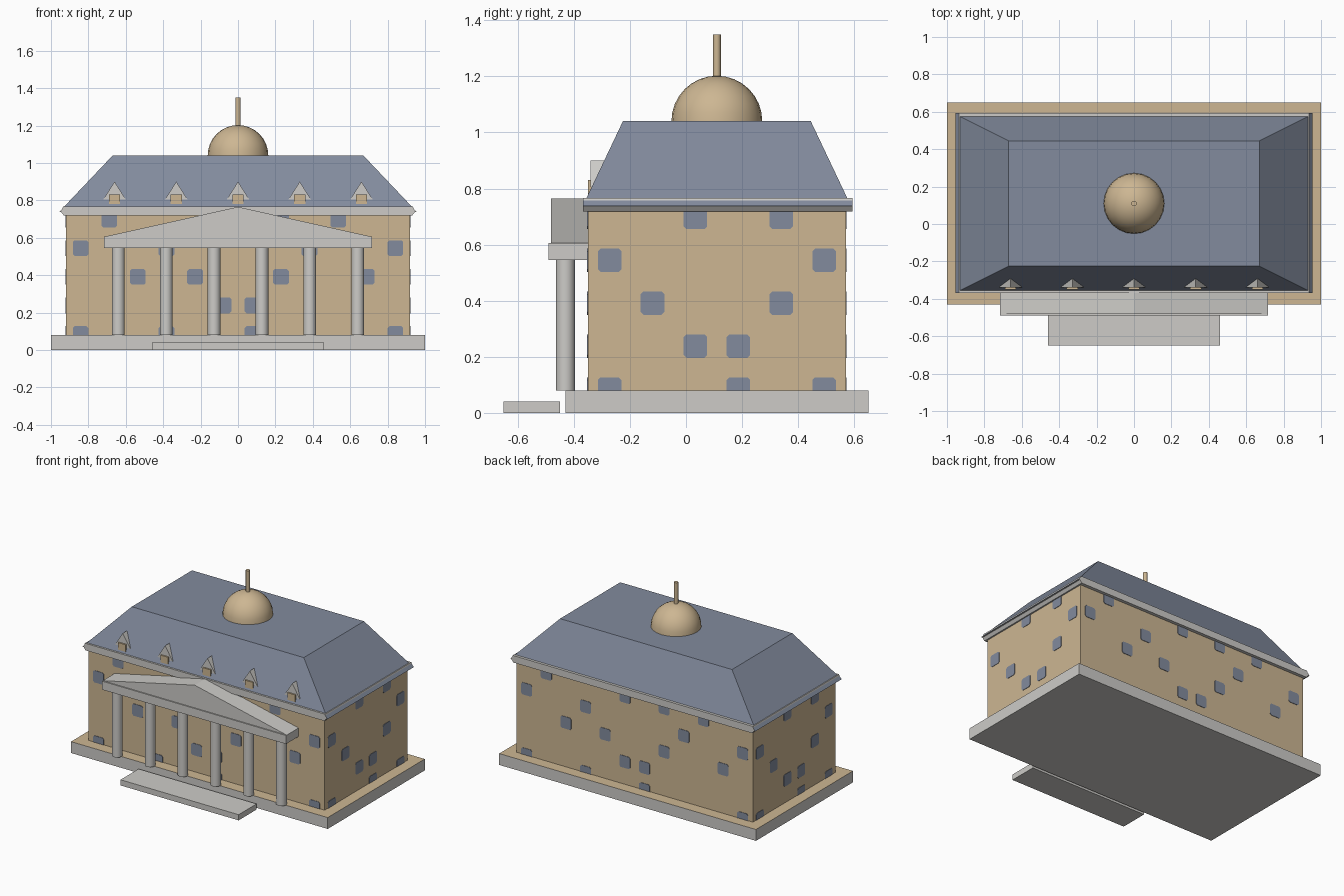
import bpy, bmesh
from math import pi
from mathutils import Matrix, Vector

cube = bpy.data.objects.get("Cube")
if cube:
    bpy.data.objects.remove(cube, do_unlink=True)


def material(name, rgb):
    m = bpy.data.materials.new(name)
    m.use_nodes = True
    m.diffuse_color = (*rgb, 1)
    m.node_tree.nodes["Principled BSDF"].inputs["Base Color"].default_value = (*rgb, 1)
    return m


SAND = material("sandstone", (0.61, 0.47, 0.29))
STONE = material("pale_stone", (0.61, 0.60, 0.575))
SLATE = material("slate_blue", (0.225, 0.26, 0.34))


def finish(name, bm, *mats, rule=None, smooth=False):
    """Turn a bmesh into an object; rule picks the material slot of a face."""
    bmesh.ops.recalc_face_normals(bm, faces=bm.faces)
    if rule:
        for f in bm.faces:
            f.material_index = rule(f)
    mesh = bpy.data.meshes.new(name)
    bm.to_mesh(mesh)
    bm.free()
    for m in mats:
        mesh.materials.append(m)
    ob = bpy.data.objects.new(name, mesh)
    bpy.context.collection.objects.link(ob)
    if smooth:
        bpy.ops.object.select_all(action='DESELECT')
        ob.select_set(True)
        bpy.context.view_layer.objects.active = ob
        bpy.ops.object.shade_smooth_by_angle(angle=pi / 5)
    return ob


def box(name, x, y, z, *mats, rule=None):
    bm = bmesh.new()
    bmesh.ops.create_cube(bm, size=1)
    for v in bm.verts:
        v.co = [a + (c + 0.5) * (b - a) for (a, b), c in zip((x, y, z), v.co)]
    return finish(name, bm, *mats, rule=rule)


def prism(name, profile, y, *mats, rule=None):
    """Extrude an xz profile from y[0] to y[1]."""
    bm = bmesh.new()
    face = bm.faces.new([bm.verts.new((px, y[0], pz)) for px, pz in profile])
    out = bmesh.ops.extrude_face_region(bm, geom=[face])
    bmesh.ops.translate(bm, vec=(0, y[1] - y[0], 0),
                        verts=[g for g in out["geom"] if isinstance(g, bmesh.types.BMVert)])
    return finish(name, bm, *mats, rule=rule)


def cylinder(name, x, y, z, r, mat, sides):
    bm = bmesh.new()
    bmesh.ops.create_cone(bm, cap_ends=True, segments=sides, radius1=r, radius2=r,
                          depth=z[1] - z[0],
                          matrix=Matrix.Translation((x, y, sum(z) / 2)))
    return finish(name, bm, mat, smooth=True)


CY = 0.11            # middle of the building in depth
FLOOR, EAVE = 0.08, 0.718

# Base, entrance step and walls
box("plinth", (-1, 1), (-0.43, 0.65), (0, FLOOR), STONE, SAND,
    rule=lambda f: int(f.normal.z > 0.5))
box("entrance_step", (-0.46, 0.46), (-0.65, -0.45), (0, 0.04), STONE)
box("walls", (-0.92, 0.92), (-0.35, 0.57), (FLOOR, EAVE), SAND)

# Eaves moulding with slate weathering on the two ends
half = [(0.93, EAVE), (0.945, 0.737), (0.955, 0.737), (0.938, 0.757), (0.935, 0.767)]
prism("cornice", half + [(-px, pz) for px, pz in reversed(half)], (-0.368, 0.593),
      STONE, SLATE,
      rule=lambda f: int(abs(f.normal.x) > 0.5 and 0.74 < f.calc_center_median().z < 0.76))

# Hipped roof with a flat top
bm = bmesh.new()
bmesh.ops.create_cube(bm, size=2)
for v in bm.verts:
    sx, sy, top = v.co.x, v.co.y, v.co.z > 0
    v.co = (sx * (0.67 if top else 0.93), CY + sy * (0.335 if top else 0.465),
            1.04 if top else 0.766)
finish("hipped_roof", bm, SLATE)

# Dome and spire
bm = bmesh.new()
bmesh.ops.create_uvsphere(bm, u_segments=24, v_segments=16, radius=0.162)
bmesh.ops.bisect_plane(bm, geom=bm.verts[:] + bm.edges[:] + bm.faces[:],
                       plane_co=(0, 0, 0), plane_no=(0, 0, 1), clear_inner=True)
bmesh.ops.translate(bm, vec=(0, CY, 1.04), verts=bm.verts)
finish("dome", bm, SAND, smooth=True)
cylinder("spire", 0, CY, (1.19, 1.35), 0.014, SAND, 12)

# Portico
for i in range(6):
    cylinder("column", -0.64 + 0.256 * i, -0.43, (FLOOR, 0.547), 0.034, STONE, 24)
box("entablature", (-0.717, 0.717), (-0.49, -0.35), (0.545, 0.605), STONE)
prism("pediment", [(-0.717, 0.605), (0.717, 0.605), (0, 0.765)], (-0.482, -0.35), STONE)

# Dormers along the front slope
for i in range(5):
    x = -0.66 + 0.33 * i
    box("dormer_body", (x - 0.03, x + 0.03), (-0.35, -0.31), (0.78, 0.83), SAND)
    prism("dormer_gable", [(x - 0.06, 0.805), (x + 0.06, 0.805), (x, 0.9)],
          (-0.34, -0.28), STONE)

# Windows: clipped-corner panes on a regular grid, (column, row) per facade
PITCH, HALF, CUT = 0.153, 0.042, 0.01
LONG = [(-5.5, 3), (5.5, 3), (-4.5, 4), (3.5, 4), (-3.5, 2), (-1.5, 2), (1.5, 2), (4.5, 2),
        (-0.5, 1), (0.5, 1), (-2.5, 3), (2.5, 3), (-0.5, 4), (1.5, 4),
        (-5.5, 0), (-2.5, 0), (0.5, 0), (5.5, 0)]
SHORT = [(-0.5, 4), (1.5, 4), (-2.5, 3), (2.5, 3), (-1.5, 2), (1.5, 2),
         (-0.5, 1), (0.5, 1), (-2.5, 0), (0.5, 0), (2.5, 0)]


def windows(name, cells, angle, dist):
    bm = bmesh.new()
    a, b = HALF, HALF - CUT
    corners = [(-b, -a), (b, -a), (a, -b), (a, b), (b, a), (-b, a), (-a, b), (-a, -b)]
    turn = Matrix.Translation((0, CY, 0)) @ Matrix.Rotation(angle, 4, 'Z')
    for col, row in cells:
        ring = []
        for du, dz in corners:
            z = min(max(0.085 + PITCH * row + dz, FLOOR), EAVE)
            p = Vector((col * PITCH + du, -dist - 0.003, z))
            if not ring or (p - ring[-1]).length > 0.001:
                ring.append(p)
        front = [bm.verts.new(turn @ p) for p in ring]
        back = [bm.verts.new(turn @ (p + Vector((0, 0.005, 0)))) for p in ring]
        bm.faces.new(front)
        bm.faces.new(back[::-1])
        for i in range(len(ring)):
            bm.faces.new((front[i - 1], back[i - 1], back[i], front[i]))
    finish(name, bm, SLATE)


windows("front_windows", LONG, 0, 0.46)
windows("back_windows", LONG, pi, 0.46)
windows("left_windows", SHORT, pi / 2, 0.92)
windows("right_windows", SHORT, -pi / 2, 0.92)
